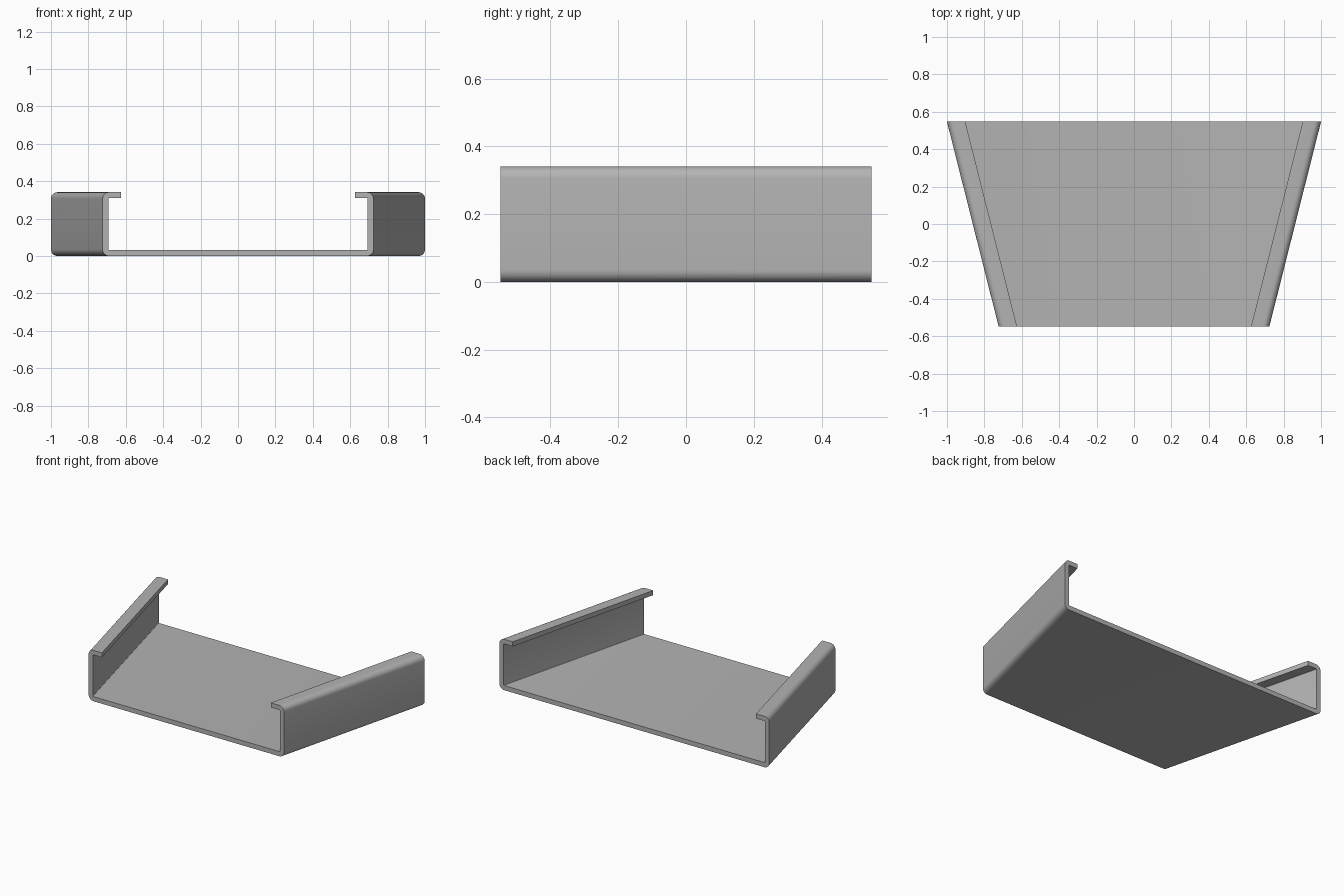
import bpy, bmesh, math

cube = bpy.data.objects.get("Cube")
if cube:
    bpy.data.objects.remove(cube, do_unlink=True)

FRONT_HALF, BACK_HALF = 0.724, 1.0
HALF_DEPTH, HEIGHT = 0.547, 0.341
WALL, LIP = 0.031, 0.098
OUTER_R, INNER_R, STEPS = 0.035, 0.004, 8

grey = bpy.data.materials.new("sheet_grey")
grey.use_nodes = True
colour = (0.45, 0.45, 0.45, 1)
grey.diffuse_color = colour
grey.node_tree.nodes["Principled BSDF"].inputs["Base Color"].default_value = colour


def arc(x, z, r, start, end):
    """Points round a bend; x is measured from the outer wall."""
    angles = [math.radians(start + (end - start) * i / STEPS) for i in range(STEPS + 1)]
    return [(x + r * math.cos(a), z + r * math.sin(a)) for a in angles]


def half_section():
    """Right-hand half of the folded strip, from floor underside round to floor top."""
    bend, inner = -OUTER_R, -WALL - INNER_R
    pts = arc(bend, OUTER_R, OUTER_R, -90, 0)
    pts += arc(bend, HEIGHT - OUTER_R, OUTER_R, 0, 90)
    pts += [(-LIP, HEIGHT), (-LIP, HEIGHT - WALL)]
    pts += arc(inner, HEIGHT - WALL - INNER_R, INNER_R, 90, 0)
    pts += arc(inner, WALL + INNER_R, INNER_R, 0, -90)
    return pts


# Folded tray: one closed section lofted from the narrow to the wide end
section = half_section()
bm = bmesh.new()
rings = []
for y, half in ((-HALF_DEPTH, FRONT_HALF), (HALF_DEPTH, BACK_HALF)):
    outline = [(half + x, z) for x, z in section]
    outline += [(-x, z) for x, z in reversed(outline)]
    rings.append([bm.verts.new((x, y, z)) for x, z in outline])
front, back = rings
count = len(front)
for i in range(count):
    j = (i + 1) % count
    bm.faces.new((front[i], front[j], back[j], back[i]))
bm.faces.new(front)
bm.faces.new(back[::-1])
bmesh.ops.recalc_face_normals(bm, faces=bm.faces[:])

mesh = bpy.data.meshes.new("folded_tray")
bm.to_mesh(mesh)
bm.free()
mesh.materials.append(grey)
tray = bpy.data.objects.new("folded_tray", mesh)
bpy.context.collection.objects.link(tray)
bpy.context.view_layer.objects.active = tray
tray.select_set(True)
bpy.ops.object.shade_smooth_by_angle(angle=math.radians(30))
